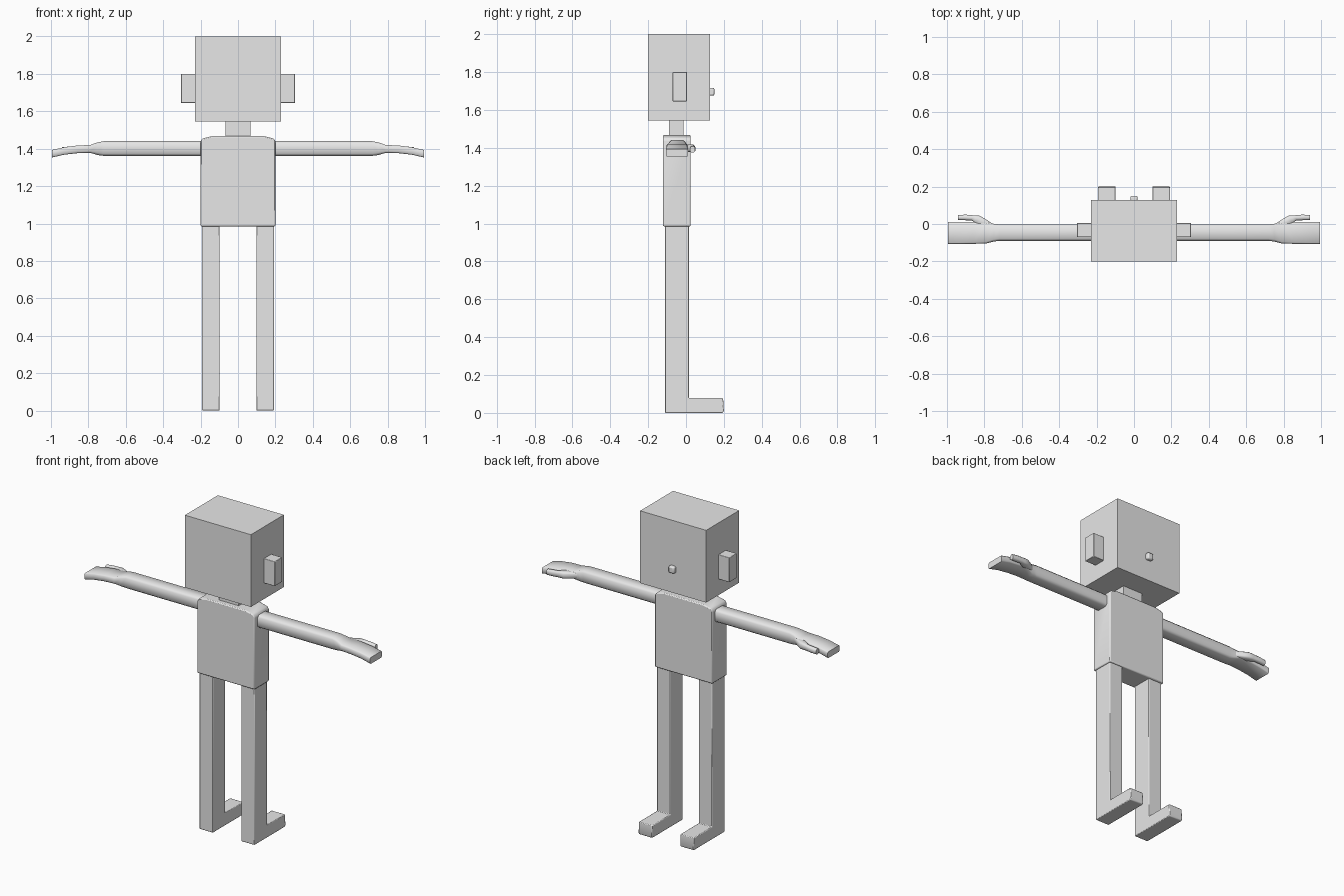
import bpy, bmesh, math

if "Cube" in bpy.data.objects:
    bpy.data.objects.remove(bpy.data.objects["Cube"])

GREY = bpy.data.materials.new("light grey")
GREY.diffuse_color = (0.8, 0.8, 0.8, 1)
GREY.use_nodes = True
GREY.node_tree.nodes["Principled BSDF"].inputs["Base Color"].default_value = GREY.diffuse_color


def finish(name, bm, mirror=False, bevel=0.0, angle=50):
    """Turn a bmesh into a named object with optional bevel and x mirror."""
    bmesh.ops.recalc_face_normals(bm, faces=bm.faces)
    me = bpy.data.meshes.new(name)
    bm.to_mesh(me)
    bm.free()
    ob = bpy.data.objects.new(name, me)
    bpy.context.collection.objects.link(ob)
    me.materials.append(GREY)
    if bevel:
        m = ob.modifiers.new("soft edges", 'BEVEL')
        m.width, m.segments, m.limit_method = bevel, 2, 'ANGLE'
    if mirror:
        ob.modifiers.new("both sides", 'MIRROR')
    bpy.ops.object.select_all(action='DESELECT')
    ob.select_set(True)
    bpy.context.view_layer.objects.active = ob
    bpy.ops.object.shade_smooth_by_angle(angle=math.radians(angle))
    return ob


def loft(name, rings, mirror=False, bevel=0.0):
    """Skin a list of equal-length point rings and cap both ends."""
    bm = bmesh.new()
    loops = [[bm.verts.new(p) for p in ring] for ring in rings]
    n = len(loops[0])
    for a, b in zip(loops, loops[1:]):
        for i in range(n):
            j = (i + 1) % n
            bm.faces.new((a[i], a[j], b[j], b[i]))
    bm.faces.new(loops[0])
    bm.faces.new(loops[-1])
    return finish(name, bm, mirror, bevel)


def box(name, x0, x1, y0, y1, z0, z1, mirror=False, bevel=0.0):
    rings = [[(x0, y0, z), (x1, y0, z), (x1, y1, z), (x0, y1, z)] for z in (z0, z1)]
    return loft(name, rings, mirror, bevel)


def section(x, y0, y1, z0, z1, c):
    """Rectangle across the arm with corners cut by c."""
    return [(x, y0 + c, z0), (x, y1 - c, z0), (x, y1, z0 + c), (x, y1, z1 - c),
            (x, y1 - c, z1), (x, y0 + c, z1), (x, y0, z1 - c), (x, y0, z0 + c)]


# Head, face and neck
box("head", -0.23, 0.23, -0.2, 0.128, 1.545, 2.0)
box("ear", 0.225, 0.305, -0.07, 0.005, 1.645, 1.80, mirror=True, bevel=0.003)
box("nose", -0.02, 0.02, 0.12, 0.15, 1.675, 1.717, bevel=0.008)
box("neck", -0.068, 0.068, -0.09, -0.012, 1.45, 1.55)

# Torso with sloped shoulders
outline = [(-0.2, 0.985), (0.2, 0.985), (0.2, 1.44), (0.19, 1.455),
           (0.14, 1.467), (-0.14, 1.467), (-0.19, 1.455), (-0.2, 1.44)]
loft("torso", [[(x, y, z) for x, z in outline] for y in (-0.122, 0.025)], bevel=0.006)

# Arm flowing into a flat hand that droops at the tip
loft("arm_and_hand", [section(*s) for s in (
    (0.19, -0.09, -0.002, 1.362, 1.44, 0.012),
    (0.72, -0.09, -0.002, 1.362, 1.44, 0.012),
    (0.75, -0.094, 0.001, 1.366, 1.434, 0.012),
    (0.79, -0.104, 0.010, 1.378, 1.420, 0.008),
    (0.86, -0.106, 0.011, 1.376, 1.417, 0.007),
    (0.93, -0.106, 0.011, 1.368, 1.408, 0.006),
    (0.995, -0.106, 0.011, 1.353, 1.393, 0.005))], mirror=True)

# Thumb beside the hand
loft("thumb", [section(*s) for s in (
    (0.755, -0.03, 0.001, 1.382, 1.418, 0.006),
    (0.80, -0.02, 0.030, 1.380, 1.418, 0.007),
    (0.825, -0.01, 0.044, 1.378, 1.418, 0.008),
    (0.85, 0.005, 0.046, 1.378, 1.417, 0.008),
    (0.868, 0.020, 0.047, 1.378, 1.415, 0.008),
    (0.90, 0.020, 0.050, 1.376, 1.412, 0.008),
    (0.94, 0.021, 0.048, 1.374, 1.408, 0.008))], mirror=True)

# Leg and foot as one L-shaped profile
profile = [(-0.11, 0), (0.195, 0), (0.2, 0.01), (0.196, 0.078),
           (0.015, 0.078), (0.015, 0.99), (-0.11, 0.99)]
loft("leg_and_foot", [[(x, y, z) for y, z in profile] for x in (0.098, 0.192)],
     mirror=True, bevel=0.004)
